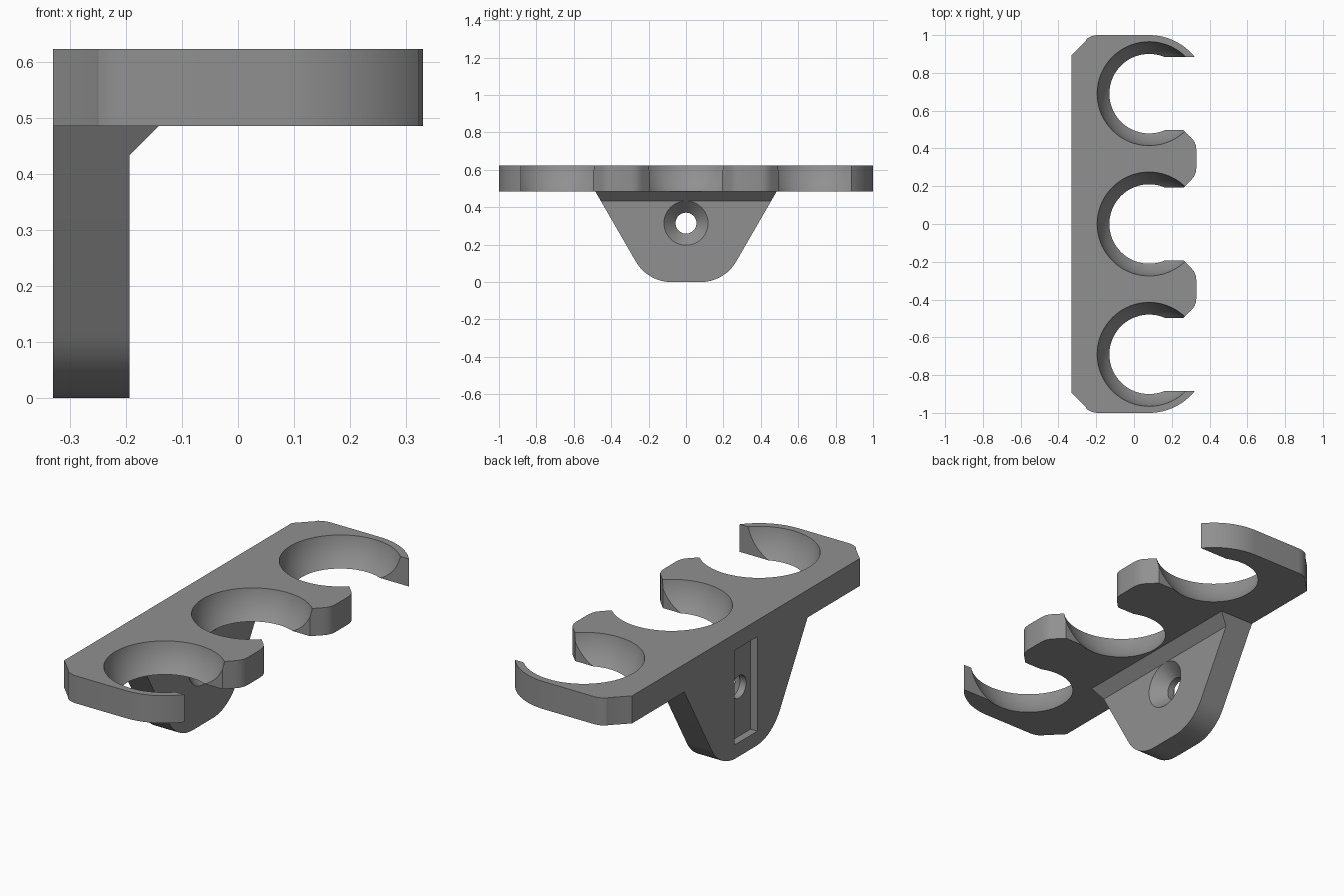
import bpy, bmesh, math

if "Cube" in bpy.data.objects:
    bpy.data.objects.remove(bpy.data.objects["Cube"])

TOP, UNDER, BACK, FRONT = 0.622, 0.485, -0.33, 0.33
HOLE_X, HOLE_PITCH, SLOT = 0.08, 0.69, 0.193

grey = bpy.data.materials.new("plain grey")
grey.diffuse_color = (0.28, 0.28, 0.28, 1)
grey.use_nodes = True
grey.node_tree.nodes["Principled BSDF"].inputs["Base Color"].default_value = grey.diffuse_color


def finish(bm, name):
    bmesh.ops.recalc_face_normals(bm, faces=bm.faces)
    mesh = bpy.data.meshes.new(name)
    bm.to_mesh(mesh)
    bm.free()
    obj = bpy.data.objects.new(name, mesh)
    bpy.context.collection.objects.link(obj)
    mesh.materials.append(grey)
    return obj


def prism(name, points, offset):
    """Extrude a flat 3D outline along an offset vector."""
    bm = bmesh.new()
    face = bm.faces.new([bm.verts.new(p) for p in points])
    out = bmesh.ops.extrude_face_region(bm, geom=[face])
    bmesh.ops.translate(bm, vec=offset,
                        verts=[v for v in out["geom"] if isinstance(v, bmesh.types.BMVert)])
    return finish(bm, name)


def lathe(name, profile, place, n=72):
    """Closed solid of rings (radius, height); place maps local to world."""
    bm = bmesh.new()
    rings = [[bm.verts.new(place(r * math.cos(2 * math.pi * i / n),
                                 r * math.sin(2 * math.pi * i / n), h))
              for i in range(n)] for r, h in profile]
    for a, b in zip(rings, rings[1:]):
        for i in range(n):
            j = (i + 1) % n
            bm.faces.new((a[i], a[j], b[j], b[i]))
    bm.faces.new(rings[0])
    bm.faces.new(rings[-1])
    return finish(bm, name)


def combine(obj, other, operation):
    mod = obj.modifiers.new(operation.lower(), 'BOOLEAN')
    mod.operation, mod.object, mod.solver = operation, other, 'EXACT'
    bpy.context.view_layer.objects.active = obj
    bpy.ops.object.modifier_apply(modifier=mod.name)
    bpy.data.objects.remove(other)


def arc(cx, cy, r, start, end, n):
    return [(cx + r * math.cos(math.radians(start + (end - start) * i / n)),
             cy + r * math.sin(math.radians(start + (end - start) * i / n)))
            for i in range(n + 1)]


# Shelf: one half of the outline, mirrored in y, with three open mouths
half = [(BACK, 0.895), (-0.255, 0.97)]
half += arc(-0.19, 0.90, 0.10, 126, 90, 6)
half += arc(HOLE_X, HOLE_PITCH, 0.31, 90, math.degrees(math.asin(SLOT / 0.31)), 16)
half += [(0.10, HOLE_PITCH + SLOT), (0.10, HOLE_PITCH - SLOT)]
finger = [(0.262, 0.152), (0.305, 0.109), (0.319, 0.092), (0.327, 0.072), (FRONT, 0.048)]
half += [(x, 0.345 + d) for x, d in finger]
half += [(x, 0.345 - d) for x, d in reversed(finger)]
half += [(0.10, SLOT)]
outline = half + [(x, -y) for x, y in reversed(half)]
body = prism("tool_holder", [(x, y, UNDER) for x, y in outline], (0, 0, TOP - UNDER))

# Wall bracket: tapered plate with rounded lower corners
SLOPE = math.tan(math.radians(30))


def half_width(z):
    return 0.205 + z * SLOPE


rad = 0.22
cy = 0.205 - rad * math.tan(math.radians(30))
side = [(half_width(0.52), 0.52)] + arc(cy, rad, rad, -30, -90, 12)
plate = side + [(-y, z) for y, z in reversed(side)]
bracket = prism("wall_bracket", [(BACK, y, z) for y, z in plate], (0.137, 0, 0))

# Gusset under the shelf, following the bracket's sloping sides
bm = bmesh.new()
section = [(-0.25, 0.433), (-0.193, 0.433), (-0.141, UNDER), (-0.141, 0.52), (-0.25, 0.52)]
ends = [[bm.verts.new((x, s * half_width(z), z)) for x, z in section] for s in (-1, 1)]
for e in ends:
    bm.faces.new(e)
for i in range(5):
    j = (i + 1) % 5
    bm.faces.new((ends[0][i], ends[0][j], ends[1][j], ends[1][i]))
gusset = finish(bm, "gusset")

combine(bracket, gusset, 'UNION')
combine(body, bracket, 'UNION')

# Three bowl-shaped seats
bowl_r, bowl_z = 0.279, TOP + 0.046
heights = [0.465 + i * (0.645 - 0.465) / 14 for i in range(15)]
bowl = [(math.sqrt(bowl_r ** 2 - (bowl_z - z) ** 2), z) for z in heights]
for k in (-1, 0, 1):
    seat = lathe("seat_cutter", bowl,
                 lambda a, b, h: (HOLE_X + a, k * HOLE_PITCH + b, h))
    combine(body, seat, 'DIFFERENCE')

# Countersunk screw hole
screw = [(0.056, -0.40), (0.056, -0.258), (0.118, -0.193), (0.118, -0.12)]
combine(body, lathe("screw_cutter", screw, lambda a, b, h: (h, a, 0.315 + b), 48),
        'DIFFERENCE')

# Shallow recess in the back
recess = [(-0.40, -0.09, 0.07), (-0.40, 0.09, 0.07), (-0.40, 0.09, 0.54), (-0.40, -0.09, 0.54)]
combine(body, prism("recess_cutter", recess, (0.108, 0, 0)), 'DIFFERENCE')

# Smooth curves, keep the crisp edges
bpy.ops.object.select_all(action='DESELECT')
body.select_set(True)
bpy.context.view_layer.objects.active = body
bpy.ops.object.shade_smooth_by_angle(angle=math.radians(25))
